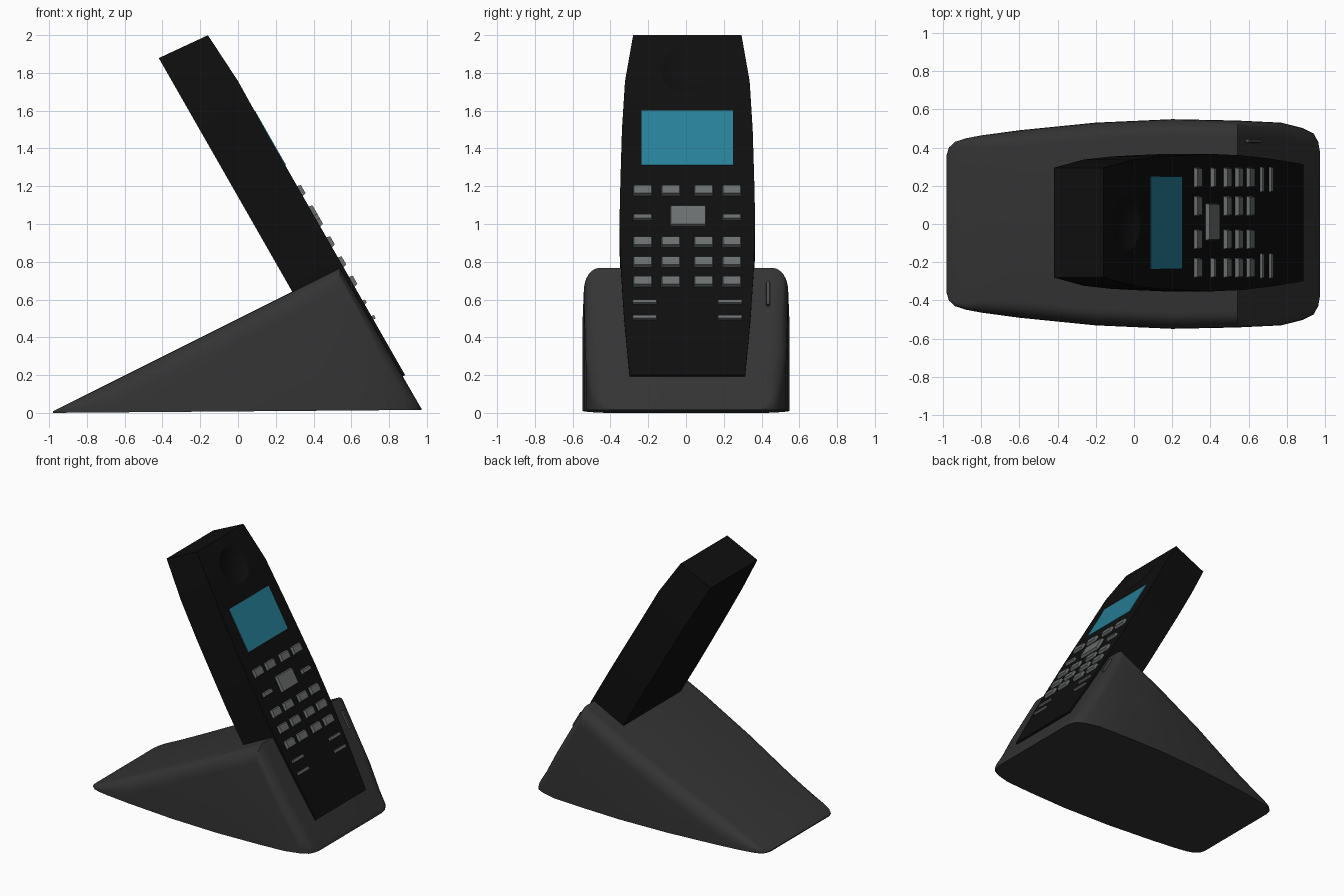
import bpy, bmesh, math
from mathutils import Matrix, Vector

cube = bpy.data.objects.get("Cube")
if cube:
    bpy.data.objects.remove(cube, do_unlink=True)


def material(name, r, g, b):
    m = bpy.data.materials.new(name)
    m.use_nodes = True
    m.diffuse_color = (r, g, b, 1)
    m.node_tree.nodes["Principled BSDF"].inputs["Base Color"].default_value = (r, g, b, 1)
    return m


CHARCOAL = material("charcoal plastic", .034, .034, .034)
BLACK = material("black plastic", .0045, .0045, .0045)
TEAL = material("teal screen", .02, .21, .31)
GREY = material("grey keys", .145, .155, .155)
DARK_GREY = material("dark grey key", .07, .07, .07)

# Handset frame: local x across, y up the handset, z out of the keypad
UP = Vector((-.496, 0, .868))
OUT = Vector((.868, 0, .496))
FRAME = Matrix.Translation((.885, .007, .2)) @ Matrix(
    ((0, UP.x, OUT.x), (1, 0, 0), (0, UP.z, OUT.z))).to_4x4()


def loft(name, rings, mat, matrix=None, smooth=None):
    """Skin a list of equal-length rings and close both ends."""
    bm = bmesh.new()
    loops = [[bm.verts.new(p) for p in ring] for ring in rings]
    for a, b in zip(loops, loops[1:]):
        for i in range(len(a)):
            j = (i + 1) % len(a)
            bm.faces.new((a[i], a[j], b[j], b[i]))
    bm.faces.new(loops[0])
    bm.faces.new(loops[-1])
    bmesh.ops.recalc_face_normals(bm, faces=bm.faces)
    mesh = bpy.data.meshes.new(name)
    bm.to_mesh(mesh)
    bm.free()
    mesh.materials.append(mat)
    ob = bpy.data.objects.new(name, mesh)
    bpy.context.collection.objects.link(ob)
    if matrix:
        ob.matrix_world = matrix
    if smooth:
        shade(ob, smooth)
    return ob


def shade(ob, degrees):
    bpy.ops.object.select_all(action='DESELECT')
    ob.select_set(True)
    bpy.context.view_layer.objects.active = ob
    bpy.ops.object.shade_smooth_by_angle(angle=math.radians(degrees))


def rect(x, y, w, h, z):
    return [(x + sx * w / 2, y + sy * h / 2, z)
            for sx, sy in ((-1, -1), (1, -1), (1, 1), (-1, 1))]


def key(name, x, z, w, h, mat=GREY, low=-.01, high=.02, taper=.016):
    """Tapered block on the keypad, placed by world height z."""
    u = (z - .2) / .868
    return loft(name, [rect(x, u, w, h, low), rect(x, u, w - taper, h - taper, high)],
                mat, FRAME)


# Charging base: wedge with a rounded plan and rounded top edges
def base_ring(x, w):
    bottom = .008 + .008 * x
    if x < .54:
        top = .008 + (x + .98) * .5
    else:
        top = .768 - (x - .54) * 1.73
    h = max(top - bottom, .006)
    ry, rz = min(.085, h * .7), min(.12, h * .7)
    ring = [(x, -w, bottom), (x, w, bottom)]
    arc = [math.radians(15 * i) for i in range(7)]
    right = [(w - ry + ry * math.cos(a), bottom + h - rz + rz * math.sin(a)) for a in arc]
    ring += [(x, y, z) for y, z in right]
    ring += [(x, -y, z) for y, z in reversed(right)]
    return ring


plan = [(-.98, .36), (-.968, .40), (-.935, .43), (-.88, .448), (-.8, .463), (-.6, .49),
        (-.2, .53), (.2, .548), (.54, .541), (.77, .53), (.88, .502), (.94, .472),
        (.963, .43), (.972, .38)]
loft("charging_base", [base_ring(x, w) for x, w in plan], CHARCOAL, smooth=35)

# Handset body: (height along body, half width, front offset)
stations = [(0, .306, 0), (.35, .335, 0), (.65, .352, 0), (.95, .359, 0), (1.2, .354, 0),
            (1.5, .346, 0), (1.79, .33, .004), (2.081, .287, -.014)]


def body_ring(u, w, front):
    back = u + .024 * (u > 2)
    return [(-w, back, -.3), (w, back, -.3), (w, u, front), (-w, u, front)]


body = loft("handset_body", [body_ring(*s) for s in stations], BLACK, FRAME)

# Earpiece dish cut into the handset
bpy.ops.mesh.primitive_uv_sphere_add(segments=48, ring_count=64, radius=.351)
cutter = bpy.context.object
cutter.name = "earpiece_cutter"
cutter.hide_render = True
cutter.data.materials.append(BLACK)
cutter.matrix_world = FRAME @ Matrix.Translation((0, 1.878, .32))
cut = body.modifiers.new("earpiece", 'BOOLEAN')
cut.operation = 'DIFFERENCE'
cut.solver = 'EXACT'
cut.object = cutter
bpy.context.view_layer.objects.active = body
bpy.ops.object.modifier_apply(modifier=cut.name)
bpy.data.objects.remove(cutter, do_unlink=True)
shade(body, 20)

# Screen
key("screen", 0, 1.455, .485, .334, TEAL, -.002, .004, 0)

# Keypad: four columns of keys, mirrored in pairs
for side, label in ((-1, "right"), (1, "left")):
    for row, z in enumerate((1.175, .903, .797, .694)):
        for col, x in (("inner", .087), ("outer", .236)):
            key(f"{label}_{col}_key_{row + 1}", side * x, z, .108, .066)
    key(f"{label}_menu_key", side * .236, 1.033, .108, .04)
    for row, z in enumerate((.585, .503)):
        key(f"{label}_side_key_{row + 1}", side * .226, z, .135, .028, high=.014, taper=.01)
key("centre_key", .004, 1.04, .198, .128)

# Page button on the base
key("base_button", .428, .635, .024, .145, DARK_GREY, -.03, 0, .008)
